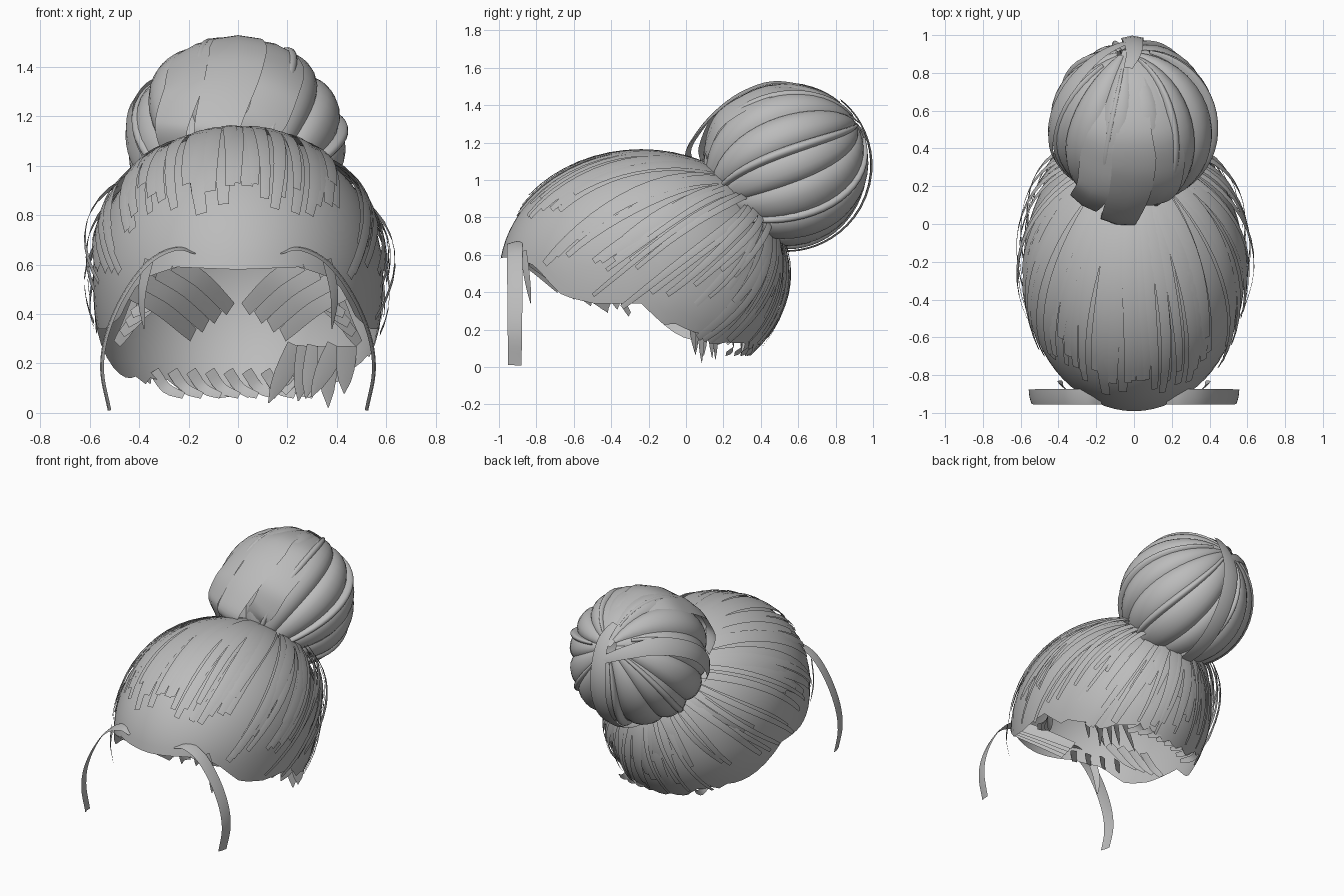
import bpy, bmesh, random
from math import sin, cos, pi, radians, acos
from mathutils import Vector

random.seed(4)
if "Cube" in bpy.data.objects:
    bpy.data.objects.remove(bpy.data.objects["Cube"])

grey = bpy.data.materials.new("hair grey")
grey.use_nodes = True
color = (0.5, 0.5, 0.5, 1)
grey.diffuse_color = color
grey.node_tree.nodes["Principled BSDF"].inputs["Base Color"].default_value = color

CENTER, RADII = Vector((0, -0.24, 0.48)), Vector((0.585, 0.76, 0.66))
BUN = Vector((0, 0.53, 1.08))
rnd = random.uniform


def finish(name, bm, angle=50):
    mesh = bpy.data.meshes.new(name)
    bm.to_mesh(mesh)
    bm.free()
    mesh.materials.append(grey)
    obj = bpy.data.objects.new(name, mesh)
    bpy.context.collection.objects.link(obj)
    bpy.ops.object.select_all(action="DESELECT")
    bpy.context.view_layer.objects.active = obj
    obj.select_set(True)
    bpy.ops.object.shade_smooth_by_angle(angle=radians(angle))


def grid(bm, rows):
    """Skin a list of equal-length point rows."""
    verts = [[bm.verts.new(p) for p in row] for row in rows]
    for a, b in zip(verts, verts[1:]):
        for i in range(len(a) - 1):
            bm.faces.new((a[i], b[i], b[i + 1], a[i + 1]))


def ribbon(bm, pts, normals, width, bulge=0.1, taper=0.6, root=1.0):
    """Flat lock of hair, gently arched across, tapering at its ends."""
    rows, n = [], len(pts) - 1
    for i, p in enumerate(pts):
        tangent = pts[min(i + 1, n)] - pts[max(i - 1, 0)]
        side = tangent.cross(normals[i]).normalized()
        w = width * (1 - (1 - taper) * (i / n) ** 3) / 2
        w *= root + (1 - root) * min(1, 2.5 * i / n)
        rows.append([p - side * w, p + normals[i] * w * bulge, p + side * w])
    grid(bm, rows)


def smooth_path(ctrl, steps=5):
    """Catmull-Rom curve through the control points."""
    c = [Vector(p) for p in ctrl]
    c = [2 * c[0] - c[1]] + c + [2 * c[-1] - c[-2]]
    out = []
    for i in range(1, len(c) - 2):
        a, b, d, e = c[i - 1:i + 3]
        for k in range(steps):
            t = k / steps
            out.append(0.5 * (2 * b + (d - a) * t + (2 * a - 5 * b + 4 * d - e) * t ** 2
                              + (3 * b - a - 3 * d + e) * t ** 3))
    return out + [c[-2]]


def direction(azimuth, polar):
    """Unit vector: azimuth 0 is the front, +90 is +x; polar 0 is up."""
    a, p = radians(azimuth), radians(polar)
    return Vector((sin(a) * sin(p), -cos(a) * sin(p), cos(p)))


def on_head(d, scale=1.0):
    """Point on the skull, which is a little square at its upper sides."""
    broad = 1 + 0.1 * max(0, d.z)
    return CENTER + Vector((d.x * RADII.x * broad, d.y * RADII.y, d.z * RADII.z)) * scale


# Scalp shell with a hairline that drops towards the nape
HAIRLINE = [(0, .58), (25, .59), (42, .54), (56, .38), (70, .34), (90, .34),
            (99, .23), (114, .17), (143, .11), (180, .08)]


def hairline(az):
    az = abs(az)
    for (a, za), (b, zb) in zip(HAIRLINE, HAIRLINE[1:]):
        if az <= b:
            return za + (zb - za) * (az - a) / (b - a)


bm = bmesh.new()
rows = []
for k in range(73):
    az = -180 + k * 5
    edge = hairline(az)
    if 100 < abs(az) < 180:
        edge += rnd(-.035, .03)
    low = acos((edge - CENTER.z) / RADII.z) * 180 / pi
    rows.append([on_head(direction(az, 2 + (low - 2) * j / 18)) for j in range(19)])
grid(bm, rows)
bmesh.ops.remove_doubles(bm, verts=bm.verts, dist=0.0005)
finish("scalp_shell", bm)

# Locks combed over the scalp from the hair tie
KNOT = Vector((0, 0.76, 0.65)).normalized()


def combed(bm, az, polar, width, lift=0.0, start=0.12, base=1.015, wave=0.012):
    end = direction(az, polar)
    phase = rnd(0, 6)
    pts, normals = [], []
    for i in range(15):
        t = start + (1 - start) * i / 14
        d = KNOT.slerp(end, t)
        side = KNOT.cross(end).normalized()
        d = (d + side * wave * sin(phase + 7 * t)).normalized()
        pts.append(on_head(d, base + lift * sin(pi * t)))
        normals.append(Vector([d[i] / RADII[i] for i in range(3)]).normalized())
    ribbon(bm, pts, normals, width)


bm = bmesh.new()
for k in range(27):
    az = -52 + 4 * k
    combed(bm, az + rnd(-1, 1), rnd(48, 63), rnd(.05, .08), base=rnd(1.012, 1.035))
finish("top_locks", bm)

bm = bmesh.new()
for s in (-1, 1):
    for k in range(17):
        az = 48 + 2.9 * k
        combed(bm, s * az, rnd(66, 84), rnd(.05, .08), base=rnd(1.012, 1.03), lift=rnd(0, .03))
finish("side_locks", bm)

bm = bmesh.new()
for k in range(28):
    combed(bm, 113 + k * 3.7, rnd(94, 122), rnd(.05, .08), lift=rnd(0, .03),
           base=rnd(1.0, 1.025), start=0.08)
finish("nape_locks", bm)

# Loose strands standing off the head
bm = bmesh.new()
for s in (-1, 1):
    for k in range(11):
        combed(bm, s * (70 + 6 * k), rnd(82, 104), rnd(.035, .055),
               lift=rnd(.03, .11), start=0.15, base=1.02)
for k in range(7):
    combed(bm, 135 + 15 * k, rnd(118, 128), .03, lift=rnd(.02, .05), base=1.02)
finish("loose_strands", bm)

# Bangs swept inward below the hairline, with short ends crossing behind
bm = bmesh.new()
for s in (-1, 1):
    for k in range(4):
        a = Vector((s * (.26 + .065 * k), -.9 + .07 * k, .61 - .035 * k))
        b = Vector((s * (.03 + .05 * k), -.68 + .09 * k, .42 - .035 * k))
        path = smooth_path([a, (a + b) / 2 + Vector((0, -.02, .02)), b], 4)
        ribbon(bm, path, [Vector((0, -.95, .3))] * len(path), .075, taper=.8)
    for k in range(4):
        a = Vector((s * (.25 + .05 * k), -.56 + .06 * k, .55 - .03 * k))
        b = Vector((s * (.43 + .02 * k), -.48 + .06 * k, .4 - .04 * k))
        path = smooth_path([a, (a + b) / 2 + Vector((0, 0, -.02)), b], 3)
        ribbon(bm, path, [Vector((0, -.9, .4))] * len(path), .06)
    # One narrow pointed strand at each temple
    path = smooth_path([(s * .36, -.87, .62), (s * .39, -.85, .48), (s * .38, -.83, .34)], 4)
    ribbon(bm, path, [Vector((s * .7, -.7, 0))] * len(path), .05, taper=.1)
finish("bangs", bm)

# Pointed wisps along the nape
bm = bmesh.new()
for k in range(6):
    a = Vector((.44 - .04 * k, .03 + .025 * k, .27))
    b = a + Vector((rnd(-.12, .02), rnd(-.02, .03), -rnd(.15, .25)))
    path = [a.lerp(b, i / 4) for i in range(5)]
    ribbon(bm, path, [Vector((.4, -.9, 0))] * 5, .09, taper=0.05)
for k in range(8):
    x = -.34 + .075 * k
    y = .36 - x * x
    path = smooth_path([(x, y, .17), (x + .05, y + .01, .1), (x + .12, y - .03, .07)], 3)
    ribbon(bm, path, [Vector((0, -1, .2))] * len(path), .045)
finish("nape_wisps", bm)

# Two long curved face locks
for s, name in ((1, "left_face_lock"), (-1, "right_face_lock")):
    path = smooth_path([(s * x, -.915, z) for x, z in (
        (.17, .65), (.25, .665), (.36, .61), (.46, .48),
        (.53, .32), (.55, .17), (.52, .01))])
    normals = []
    for i in range(len(path)):
        t = path[min(i + 1, len(path) - 1)] - path[max(i - 1, 0)]
        normals.append((Vector((t.z, 0, -t.x)).normalized() * -s + Vector((0, -.2, 0))).normalized())
    bm = bmesh.new()
    ribbon(bm, path, normals, .085, taper=.85)
    finish(name, bm)

# Bun: overlapping bulging petals around a tilted axis
AXIS = Vector((-0.1, 0.85, 0.5)).normalized()
SIDE = AXIS.cross(Vector((0, 0, 1))).normalized()
UP = SIDE.cross(AXIS)


def petal(bm, az, half, radius, top=6, bottom=172, twist=0.5):
    rows = []
    for i in range(21):
        p = radians(top + (bottom - top) * i / 20)
        row = []
        for j in range(9):
            u = j / 4 - 1
            a = az + half * u + twist * (p / pi - 0.5)
            r = radius - 0.05 * abs(u) ** 2.5 * sin(p)
            row.append(BUN + r * (AXIS * cos(p) + sin(p) * (SIDE * cos(a) + UP * sin(a))))
        rows.append(row)
    grid(bm, rows)


bm = bmesh.new()
for k in range(13):
    petal(bm, 2 * pi * k / 13, rnd(.27, .33), rnd(.435, .455))
finish("bun_petals", bm, 60)

bm = bmesh.new()
for k in range(7):
    petal(bm, 2 * pi * k / 7 + .2, .08, .452, rnd(8, 20), rnd(130, 165), .6)
finish("bun_thin_locks", bm, 60)

# Broad locks folded over the front of the bun
bm = bmesh.new()
for x, drop, width in ((0, 0, .24), (.18, .05, .2), (-.2, .05, .2)):
    path = smooth_path([(-.04, .92, 1.31), (x * .4, .75, 1.455 - drop * .3),
                        (x * .8, .5, 1.515 - drop * .6), (x, .32, 1.465 - drop),
                        (x - .02, .18, 1.37 - drop), (x - .06, .07 + drop, 1.25 - drop),
                        (x * .9 - .09, .01 + drop * 2, 1.13), (x * .8 - .09, .09 + drop, 1.03)])
    ribbon(bm, path, [(p - BUN).normalized() for p in path], width, bulge=.15, taper=.6, root=.2)
finish("bun_front_folds", bm, 60)

# Bands wrapped around the back and the side of the bun
for name, ctrl in (
        ("bun_back_band", [(-.03, .82, 1.42), (0, .93, 1.34), (-.01, 1, 1.1),
                           (0, .9, .8), (0, .7, .63), (0, .5, .62)]),
        ("bun_side_band", [(-.02, .97, 1.22), (-.18, .92, 1.3), (-.33, .75, 1.32),
                           (-.44, .52, 1.22), (-.44, .36, 1.06), (-.36, .25, .92)])):
    path = smooth_path(ctrl)
    normals = [(p - BUN).normalized() for p in path]
    path = [BUN + n * .456 for n in normals]
    bm = bmesh.new()
    ribbon(bm, path, normals, .12, bulge=.2, taper=.7, root=.4)
    finish(name, bm, 60)
